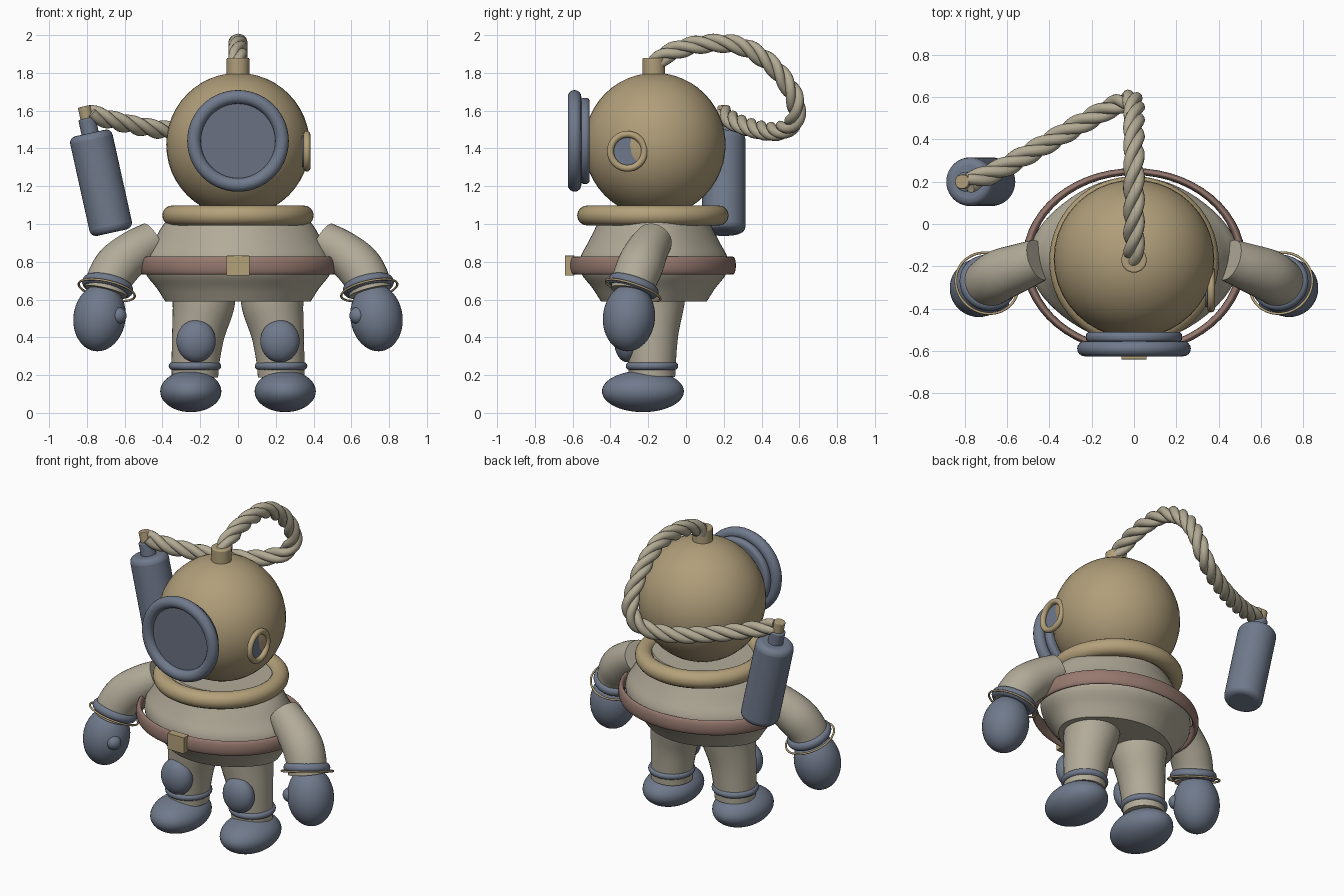
import bpy, bmesh, math
from mathutils import Vector

if "Cube" in bpy.data.objects:
    bpy.data.objects.remove(bpy.data.objects["Cube"])


def material(name, r, g, b):
    m = bpy.data.materials.new(name)
    lin = [((c / 255 + 0.055) / 1.055) ** 2.4 for c in (r, g, b)]
    m.diffuse_color = (*lin, 1)
    m.use_nodes = True
    m.node_tree.nodes["Principled BSDF"].inputs["Base Color"].default_value = m.diffuse_color
    return m


BLUE = material("slate_blue", 112, 122, 140)
GLASS = material("dark_glass", 106, 113, 130)
BRASS = material("dull_brass", 176, 158, 122)
GOLD = material("light_brass", 180, 161, 122)
SUIT = material("canvas_suit", 178, 171, 153)
BELT = material("brown_leather", 150, 121, 111)
ROPE = material("rope_cream", 178, 170, 148)


def finish(name, mat, axis=(0, 0, 1), scale=(1, 1, 1)):
    o = bpy.context.object
    o.name = name
    o.data.materials.append(mat)
    o.rotation_euler = Vector((0, 0, 1)).rotation_difference(Vector(axis)).to_euler()
    o.scale = scale
    return o


def ball(name, mat, loc, size, axis=(0, 0, 1)):
    bpy.ops.mesh.primitive_uv_sphere_add(segments=40, ring_count=24, radius=1, location=loc)
    return finish(name, mat, axis, size)


def ring(name, mat, loc, major, minor, axis=(0, 0, 1), scale=(1, 1, 1)):
    bpy.ops.mesh.primitive_torus_add(major_radius=major, minor_radius=minor, major_segments=56,
                                     minor_segments=16, location=loc)
    return finish(name, mat, axis, scale)


def cylinder(name, mat, loc, radius, depth, axis=(0, 0, 1), bevel=0.0):
    bpy.ops.mesh.primitive_cylinder_add(vertices=40, radius=radius, depth=depth, location=loc)
    o = finish(name, mat, axis)
    if bevel:
        b = o.modifiers.new("rounded_edge", 'BEVEL')
        b.width, b.segments = bevel, 4
    return o


def loft(name, mat, rings):
    """Skin a list of equal-length point rings and cap both ends."""
    bm = bmesh.new()
    rows = [[bm.verts.new(p) for p in r] for r in rings]
    n = len(rows[0])
    for a, b in zip(rows, rows[1:]):
        for i in range(n):
            j = (i + 1) % n
            bm.faces.new((a[i], a[j], b[j], b[i]))
    bm.faces.new(rows[0])
    bm.faces.new(rows[-1])
    bmesh.ops.recalc_face_normals(bm, faces=bm.faces)
    me = bpy.data.meshes.new(name)
    bm.to_mesh(me)
    bm.free()
    o = bpy.data.objects.new(name, me)
    bpy.context.collection.objects.link(o)
    me.materials.append(mat)
    return o


def spline(points, steps):
    """Catmull-Rom interpolation through points of any dimension."""
    p = [Vector(q) for q in points]
    p = [p[0] * 2 - p[1]] + p + [p[-1] * 2 - p[-2]]
    out = []
    for i in range(1, len(p) - 2):
        a, b, c, d = p[i - 1:i + 3]
        for k in range(steps):
            t = k / steps
            out.append((b * 2 + (c - a) * t + (a * 2 - b * 5 + c * 4 - d) * t * t
                        + (b * 3 - a - c * 3 + d) * t ** 3) / 2)
    return out + [p[-2]]


def frames(path):
    """Twist-free pair of side vectors at each path point."""
    res, u = [], Vector((0.9, 0.3, 0.1))
    for i in range(len(path)):
        t = (path[min(i + 1, len(path) - 1)] - path[max(i - 1, 0)]).normalized()
        u = (u - t * u.dot(t)).normalized()
        res.append((u, t.cross(u)))
    return res


def tube(name, mat, path, radii, n=24):
    rings = [[p + (u * math.cos(6.28319 * k / n) + v * math.sin(6.28319 * k / n)) * r for k in range(n)]
             for p, (u, v), r in zip(path, frames(path), radii)]
    return loft(name, mat, rings)


CY = -0.17  # depth of the body axis

# Helmet with top fitting
ball("helmet", BRASS, (0, CY + 0.005, 1.42), (0.38, 0.375, 0.38))
cylinder("helmet_fitting", BRASS, (0, CY, 1.825), 0.06, 0.11, bevel=0.008)

# Front window
ring("front_window_ring", BLUE, (0, -0.59, 1.44), 0.233, 0.036, (0, -1, 0))
cylinder("front_window_base", BLUE, (0, -0.535, 1.44), 0.228, 0.05, (0, -1, 0), 0.02)
cylinder("front_window_glass", GLASS, (0, -0.573, 1.44), 0.215, 0.03, (0, -1, 0))

# Side window
ring("side_window_ring", GOLD, (0.365, -0.31, 1.385), 0.09, 0.018, (1, 0, 0))
cylinder("side_window_glass", BLUE, (0.347, -0.31, 1.385), 0.082, 0.016, (1, 0, 0))

# Collar, suit body, belt and buckle
ring("collar", GOLD, (0, CY - 0.005, 1.045), 0.348, 0.053)
levels = spline([(0.59, 0.385, 0.28), (0.66, 0.43, 0.325), (0.74, 0.49, 0.385), (0.82, 0.495, 0.39),
                 (0.90, 0.45, 0.35), (0.99, 0.40, 0.305), (1.07, 0.33, 0.28)], 4)
body = []
for z, rx, ry in levels:
    row = []
    for k in range(64):
        a = math.tau * k / 64
        f = 1 - 0.045 * math.sin(2 * a) ** 2
        row.append((rx * f * math.cos(a), CY + ry * f * math.sin(a), z))
    body.append(row)
loft("suit_body", SUIT, body)
ring("belt", BELT, (0, CY - 0.005, 0.78), 0.508, 0.02, scale=(1, 0.832, 2.4))
bpy.ops.mesh.primitive_cube_add(size=1, location=(0, -0.615, 0.78))
buckle = finish("buckle", GOLD, scale=(0.12, 0.05, 0.104))
buckle.modifiers.new("rounded_edge", 'BEVEL').width = 0.006

for s, side in ((-1, "right"), (1, "left")):
    # Leg, boot, ankle ring and knee pad
    leg = spline([(0.228 * s, -0.18, 0.19), (0.225 * s, -0.18, 0.27), (0.21 * s, -0.18, 0.42),
                  (0.185 * s, -0.175, 0.56), (0.18 * s, -0.17, 0.64)], 4)
    wide = [r.x for r in spline([(0.123, 0), (0.127, 0), (0.14, 0), (0.163, 0), (0.17, 0)], 4)]
    tube(side + "_leg", SUIT, leg, wide, 32)
    ball(side + "_boot", BLUE, (0.25 * s, -0.228, 0.114), (0.162, 0.217, 0.11))
    ring(side + "_ankle_ring", BLUE, (0.228 * s, -0.18, 0.248), 0.118, 0.021)
    ball(side + "_knee_pad", BLUE, (0.222 * s, -0.31, 0.38), (0.104, 0.07, 0.112))

    # Arm, cuff, bracelet, mitten and thumb
    arm = spline([(0.45 * s, -0.17, 0.915), (0.54 * s, -0.205, 0.86), (0.63 * s, -0.24, 0.785),
                  (0.68 * s, -0.27, 0.71), (0.70 * s, -0.285, 0.64)], 5)
    wide = [r.x for r in spline([(0.10, 0), (0.112, 0), (0.122, 0), (0.119, 0), (0.115, 0)], 5)]
    tube(side + "_arm", SUIT, arm, wide, 32)
    axis = (-0.233 * s, 0.34, 1)
    ring(side + "_cuff", BLUE, (0.69 * s, -0.278, 0.672), 0.108, 0.03, axis)
    ring(side + "_bracelet", GOLD, (0.695 * s, -0.28, 0.65), 0.152, 0.006, axis)
    ball(side + "_mitten", BLUE, (0.733 * s, -0.302, 0.505), (0.138, 0.138, 0.18), (-0.15 * s, 0.1, 1))
    ball(side + "_thumb", BLUE, (0.635 * s, -0.37, 0.515), (0.045, 0.045, 0.045))

# Air tank, leaning outward
lean = Vector((-0.216, 0, 0.976))
mid = Vector((-0.725, 0.2, 1.218))
cylinder("air_tank", BLUE, mid, 0.115, 0.54, lean, 0.035)
cylinder("tank_neck", BLUE, mid + lean * 0.305, 0.046, 0.09, lean, 0.008)
cylinder("tank_valve", BRASS, mid + lean * 0.38, 0.034, 0.07, lean, 0.005)

# Twisted air hose made of three strands
hose = spline([(0, -0.165, 1.84), (0, -0.1, 1.9), (0, 0.07, 1.95), (0, 0.28, 1.945), (0, 0.45, 1.845),
               (0, 0.56, 1.7), (-0.02, 0.585, 1.6), (-0.09, 0.56, 1.525), (-0.25, 0.475, 1.49),
               (-0.45, 0.36, 1.505), (-0.65, 0.25, 1.545), (-0.785, 0.195, 1.585)], 14)
side_vectors = frames(hose)
run = [0.0]
for a, b in zip(hose, hose[1:]):
    run.append(run[-1] + (b - a).length)
for k in range(3):
    strand = []
    for p, (u, v), d in zip(hose, side_vectors, run):
        a = math.tau * (d / 0.32 + k / 3)
        strand.append(p + (u * math.cos(a) + v * math.sin(a)) * 0.025)
    tube("hose_strand_%d" % (k + 1), ROPE, strand, [0.0265] * len(strand), 12)

# Smooth shading with crisp edges
bpy.ops.object.select_all(action='SELECT')
bpy.context.view_layer.objects.active = buckle
bpy.ops.object.shade_smooth_by_angle(angle=math.radians(35))
